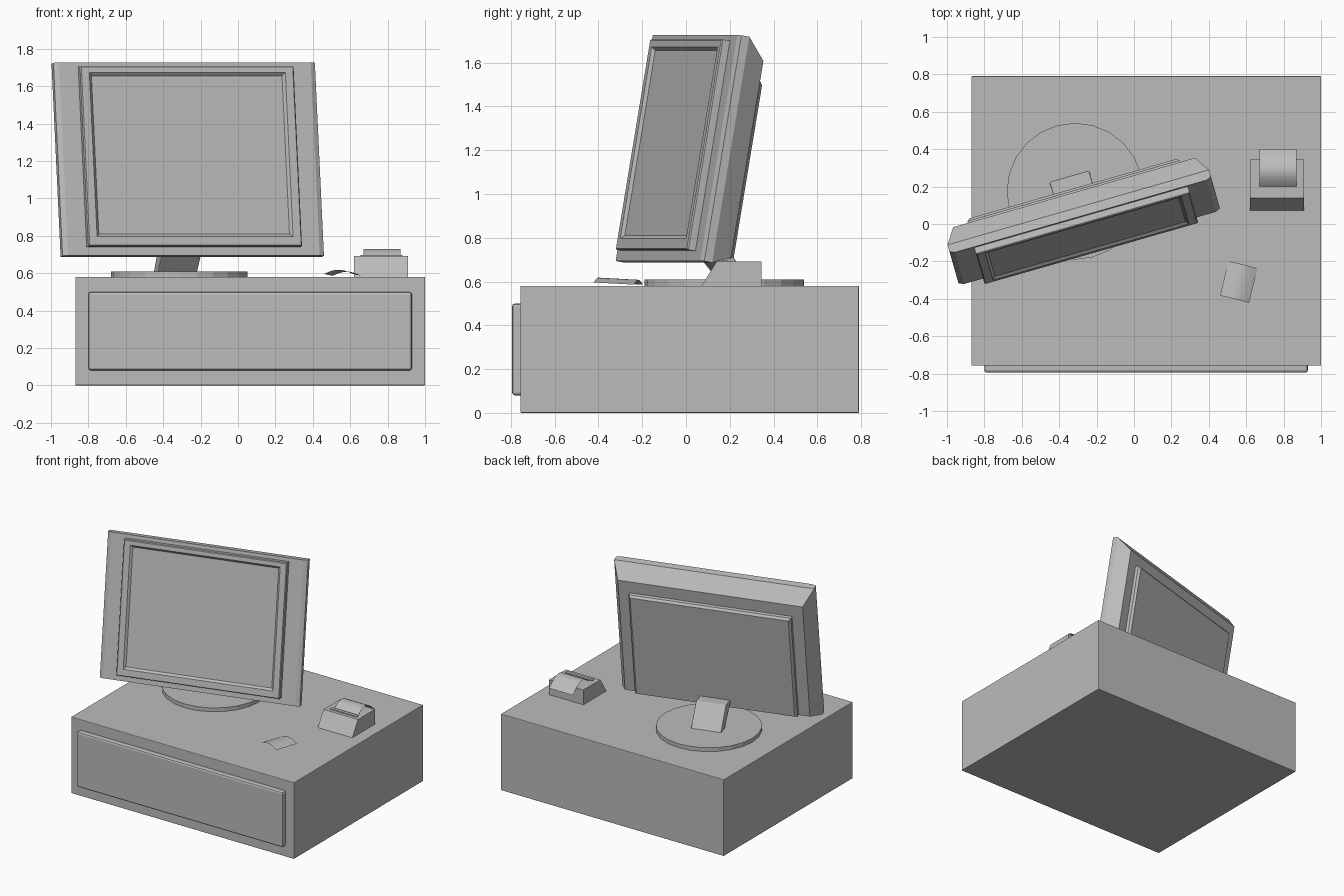
import bpy, bmesh, math
from mathutils import Matrix, Vector

cube = bpy.data.objects.get("Cube")
if cube:
    bpy.data.objects.remove(cube, do_unlink=True)

grey = bpy.data.materials.new("plain_grey")
grey.use_nodes = True
GREY = (0.5, 0.5, 0.5, 1)
grey.diffuse_color = GREY
grey.node_tree.nodes["Principled BSDF"].inputs["Base Color"].default_value = GREY


def finish(name, bm, matrix=None, bevel=0, closed=True):
    if closed:
        bmesh.ops.recalc_face_normals(bm, faces=bm.faces)
    mesh = bpy.data.meshes.new(name)
    bm.to_mesh(mesh)
    bm.free()
    mesh.materials.append(grey)
    ob = bpy.data.objects.new(name, mesh)
    bpy.context.collection.objects.link(ob)
    if matrix:
        ob.matrix_world = matrix
    if bevel:
        mod = ob.modifiers.new("soft_edges", "BEVEL")
        mod.width, mod.segments = bevel, 2
    return ob


def loft(name, rings, **kw):
    """Skin rings of points and cap both ends."""
    bm = bmesh.new()
    loops = [[bm.verts.new(p) for p in ring] for ring in rings]
    n = len(loops[0])
    for a, b in zip(loops, loops[1:]):
        for i in range(n):
            j = (i + 1) % n
            bm.faces.new((a[i], a[j], b[j], b[i]))
    bm.faces.new(loops[0])
    bm.faces.new(loops[-1])
    return finish(name, bm, **kw)


def upright(half, low, high, depth):
    """Rectangle ring standing in the x-z plane."""
    return [(-half, depth, low), (half, depth, low), (half, depth, high), (-half, depth, high)]


def prism(name, profile, x0, x1, **kw):
    """Side profile of (y, z) points extruded along x."""
    return loft(name, [[(x, y, z) for y, z in profile] for x in (x0, x1)], **kw)


def box(name, x, y, z, **kw):
    return prism(name, [(y[0], z[0]), (y[1], z[0]), (y[1], z[1]), (y[0], z[1])], *x, **kw)


def sheet(name, profile, width, matrix):
    """Thin curved paper: (along, height) points spread over a width."""
    bm = bmesh.new()
    rows = [[bm.verts.new((x, a, h)) for x in (-width / 2, width / 2)] for a, h in profile]
    for a, b in zip(rows, rows[1:]):
        bm.faces.new((a[0], a[1], b[1], b[0])).smooth = True
    return finish(name, bm, matrix=matrix, closed=False)


# Cash cabinet and its drawer
box("cabinet", (-0.87, 1.0), (-0.757, 0.79), (0, 0.58), bevel=0.004)
box("drawer_front", (-0.8, 0.93), (-0.795, -0.74), (0.08, 0.5), bevel=0.014)

# Round stand base
bm = bmesh.new()
bmesh.ops.create_cone(bm, cap_ends=True, segments=24, radius1=0.365, radius2=0.365, depth=0.03,
                      matrix=Matrix.Translation((-0.315, 0.175, 0.594)))
finish("stand_base", bm)

# Stand neck, turned with the monitor
turn = Matrix.Rotation(math.radians(16), 4, "Z")
place = Matrix.Translation((-0.236, -0.128, 0)) @ turn
prism("stand_neck", [(0.32, 0.6), (0.403, 0.6), (0.29, 0.77), (0.18, 0.77)], -0.11, 0.11,
      matrix=place, bevel=0.006)

# Monitor, leaning back
lean = place @ Matrix.Translation((0, 0, 0.695)) @ Matrix.Rotation(math.radians(-9.7), 4, "X")
loft("monitor_shell", [
    upright(0.7, 0, 1.047, 0),
    upright(0.727, 0, 1.047, 0.012),
    upright(0.727, 0, 1.047, 0.05),
    upright(0.672, 0.04, 0.952, 0.15)], matrix=lean)
loft("screen_bezel", [
    upright(0.53, 0.112, 0.97, -0.025),
    upright(0.545, 0.097, 0.985, -0.04),
    upright(0.588, 0.05, 1.015, -0.04),
    upright(0.594, 0.045, 1.02, -0.034),
    upright(0.594, 0.045, 1.02, 0.01)], matrix=lean)
loft("monitor_back_plate", [
    upright(0.59, 0.04, 0.86, 0.14),
    upright(0.59, 0.04, 0.86, 0.175),
    upright(0.575, 0.05, 0.845, 0.19)], matrix=lean)

# Receipt printer with paper arching out of its slot
prism("printer_body", [(0.07, 0.578), (0.345, 0.578), (0.345, 0.692), (0.14, 0.692)], 0.62, 0.91)
box("printer_slot", (0.655, 0.88), (0.165, 0.19), (0.69, 0.698))
steps = 14
arch = [(t / steps, math.sin(math.pi * t / steps)) for t in range(steps + 1)]
sheet("printer_paper", [(0.165 + 0.235 * t, 0.66 + 0.07 * s) for t, s in arch], 0.2,
      Matrix.Translation((0.77, 0, 0)))

# Loose receipt lying on the cabinet
sheet("loose_receipt", [(0.16 * (t - 0.5), 0.022 * s) for t, s in arch], 0.19,
      Matrix.Translation((0.56, -0.31, 0.591)) @ Matrix.Rotation(math.radians(-104), 4, "Z")
      @ Matrix.Rotation(math.radians(-3), 4, "Y"))
